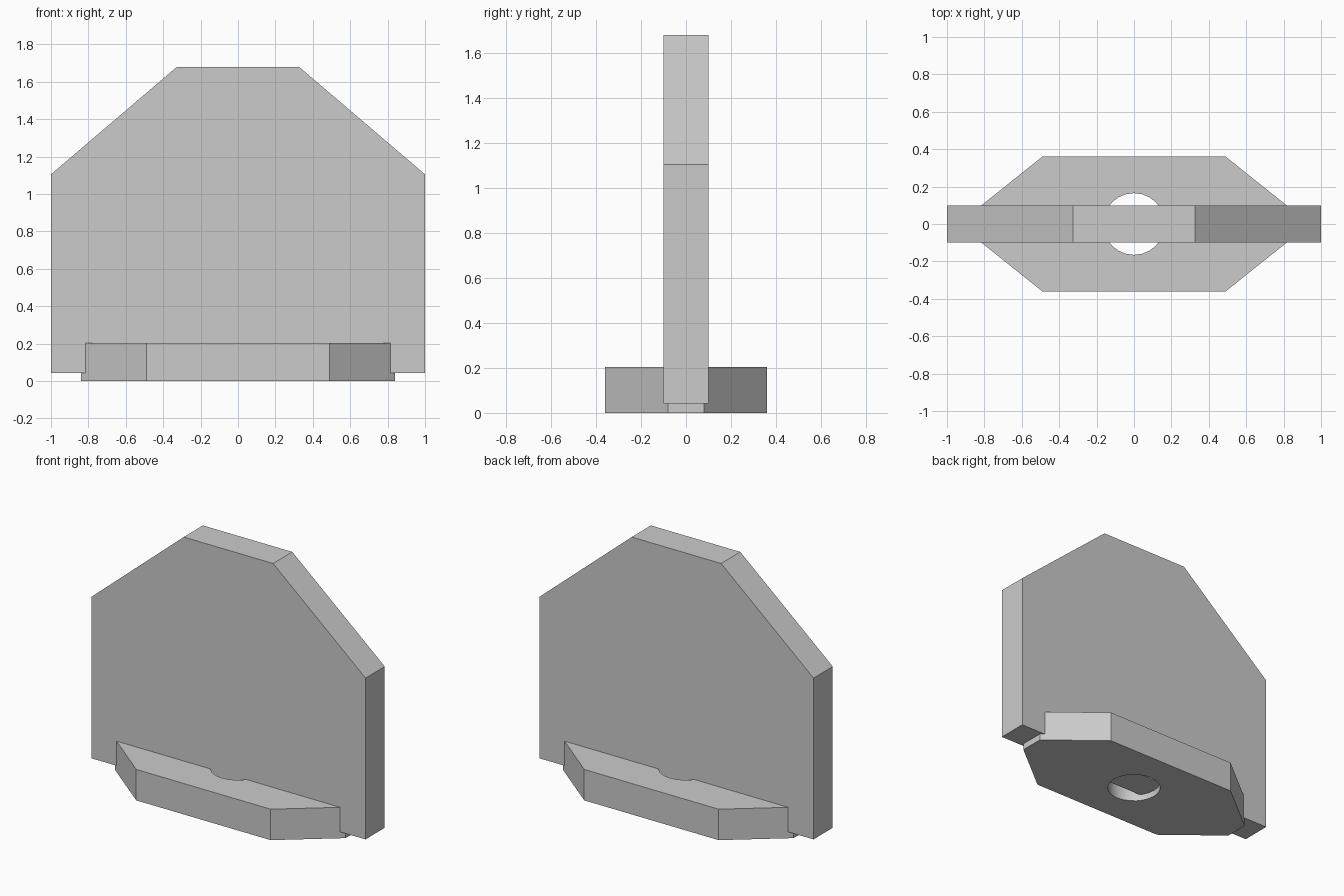
import bpy
import bmesh
import math
from mathutils import Vector

cube = bpy.data.objects.get("Cube")
if cube:
    bpy.data.objects.remove(cube, do_unlink=True)

# Single grey finish
grey = bpy.data.materials.new("plain grey")
grey.use_nodes = True
colour = (0.6, 0.6, 0.6, 1)
grey.diffuse_color = colour
grey.node_tree.nodes["Principled BSDF"].inputs["Base Color"].default_value = colour


def extruded(name, outlines, push):
    """Fill closed outlines (outer, then holes) and extrude them along push."""
    bm = bmesh.new()
    edges = []
    for points in outlines:
        verts = [bm.verts.new(p) for p in points]
        edges += [bm.edges.new((v, verts[i - 1])) for i, v in enumerate(verts)]
    bmesh.ops.triangle_fill(bm, edges=edges, use_beauty=True)
    result = bmesh.ops.extrude_face_region(bm, geom=bm.faces[:], use_keep_orig=True)
    moved = [g for g in result["geom"] if isinstance(g, bmesh.types.BMVert)]
    bmesh.ops.translate(bm, verts=moved, vec=Vector(push))
    bmesh.ops.recalc_face_normals(bm, faces=bm.faces[:])
    mesh = bpy.data.meshes.new(name)
    bm.to_mesh(mesh)
    bm.free()
    mesh.materials.append(grey)
    obj = bpy.data.objects.new(name, mesh)
    bpy.context.collection.objects.link(obj)
    bpy.ops.object.select_all(action="DESELECT")
    obj.select_set(True)
    bpy.context.view_layer.objects.active = obj
    bpy.ops.object.shade_smooth_by_angle(angle=math.radians(25))
    return obj


def mirrored(half):
    """Complete a right-hand profile with its reflection."""
    return half + [(-a, b) for a, b in reversed(half)]


# Upright plate with sloped shoulders
half_depth = 0.1
plate = mirrored([(1, 0.042), (1, 1.105), (0.326, 1.68)])
extruded("upright_plate", [[(x, -half_depth, z) for x, z in plate]], (0, 2 * half_depth, 0))

# Eight-sided foot with a round through hole
foot = mirrored([(0.49, -0.36), (0.84, -0.08), (0.84, 0.08), (0.49, 0.36)])
sides, radius = 24, 0.165
hole = [(radius * math.cos(math.tau * i / sides), radius * math.sin(math.tau * i / sides))
        for i in range(sides)]
extruded("foot", [[(x, y, 0) for x, y in loop] for loop in (foot, hole)], (0, 0, 0.204))
